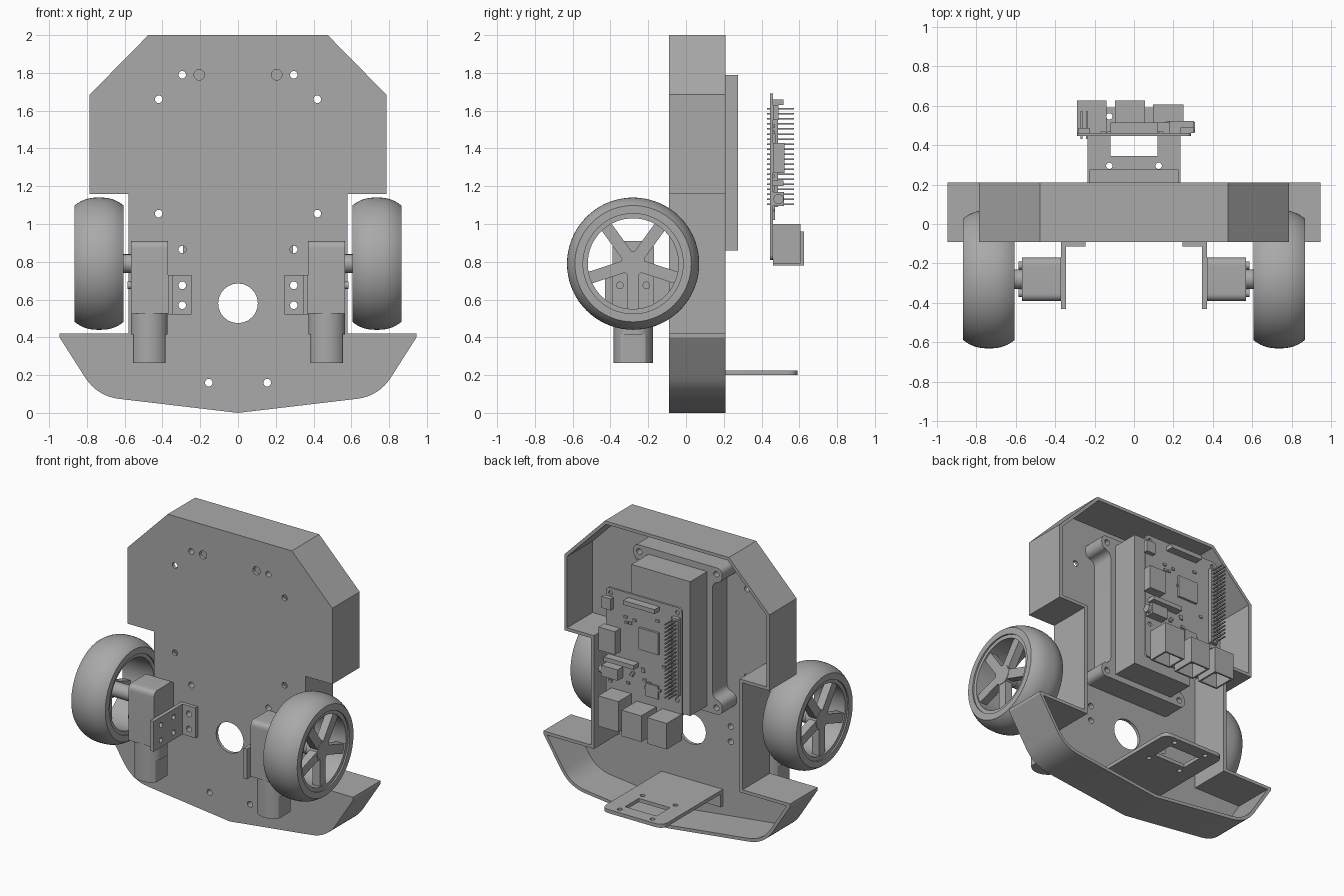
import bpy, bmesh, math, random
from mathutils import Matrix, Vector

cube = bpy.data.objects.get("Cube")
if cube:
    bpy.data.objects.remove(cube, do_unlink=True)

grey = bpy.data.materials.new("plain grey")
grey.use_nodes = True
grey.diffuse_color = (0.4, 0.4, 0.4, 1)
grey.node_tree.nodes["Principled BSDF"].inputs["Base Color"].default_value = (0.4, 0.4, 0.4, 1)


def finish(name, bm):
    bmesh.ops.recalc_face_normals(bm, faces=bm.faces)
    mesh = bpy.data.meshes.new(name)
    bm.to_mesh(mesh)
    bm.free()
    mesh.materials.append(grey)
    obj = bpy.data.objects.new(name, mesh)
    bpy.context.collection.objects.link(obj)
    return obj


def place(axis, u, w, d):
    return {"x": (d, u, w), "y": (u, d, w), "z": (u, w, d)}[axis]


def add_box(bm, x, y, z):
    mid = [(a + b) / 2 for a, b in (x, y, z)]
    size = [b - a for a, b in (x, y, z)]
    return bmesh.ops.create_cube(bm, size=1, matrix=Matrix.Translation(mid) @ Matrix.Diagonal((*size, 1)))


def box(name, x, y, z):
    bm = bmesh.new()
    add_box(bm, x, y, z)
    return finish(name, bm)


def add_rod(bm, axis, u, w, r, d0, d1, n=24):
    turn = {"x": Matrix.Rotation(math.pi / 2, 4, "Y"), "y": Matrix.Rotation(math.pi / 2, 4, "X"), "z": Matrix()}[axis]
    mid = Matrix.Translation(place(axis, u, w, (d0 + d1) / 2))
    bmesh.ops.create_cone(bm, cap_ends=True, segments=n, radius1=r, radius2=r, depth=d1 - d0, matrix=mid @ turn)


def rod(name, *args):
    bm = bmesh.new()
    add_rod(bm, *args)
    return finish(name, bm)


def outline(points, steps=8):
    """Round each corner that carries a third value, the rounding distance."""
    out = []
    for i, p in enumerate(points):
        c = Vector(p[:2])
        if len(p) < 3:
            out.append(c)
            continue
        a, b = Vector(points[i - 1][:2]), Vector(points[(i + 1) % len(points)][:2])
        a, b = c + (a - c).normalized() * p[2], c + (b - c).normalized() * p[2]
        for k in range(steps + 1):
            t = k / steps
            out.append(a * (1 - t) ** 2 + c * 2 * t * (1 - t) + b * t * t)
    return out


def symmetric(half):
    return half + [(-p[0], *p[1:]) for p in reversed(half) if p[0]]


def prism(name, axis, points, d0, d1, wall=0):
    """Extrude an outline; a wall value hollows it from the d1 side."""
    bm = bmesh.new()
    rings = [[bm.verts.new(place(axis, *p, d)) for p in outline(points)] for d in (d0, d1)]
    bm.faces.new(rings[0])
    cap = bm.faces.new(rings[1])
    n = len(rings[0])
    for i in range(n):
        j = (i + 1) % n
        bm.faces.new((rings[0][i], rings[0][j], rings[1][j], rings[1][i]))
    bmesh.ops.recalc_face_normals(bm, faces=bm.faces)
    if wall:
        hollow(bm, cap, wall, abs(d1 - d0) - wall)
    return finish(name, bm)


def hollow(bm, face, wall, depth):
    move = -face.normal * depth
    bmesh.ops.inset_region(bm, faces=[face], thickness=wall, use_even_offset=True)
    new = bmesh.ops.extrude_face_region(bm, geom=[face])["geom"]
    bmesh.ops.translate(bm, vec=move, verts=[v for v in new if isinstance(v, bmesh.types.BMVert)])
    if face.is_valid:
        bmesh.ops.delete(bm, geom=[face], context="FACES_ONLY")


def cut(obj, fill):
    """Subtract the shapes that fill() adds to a temporary cutter."""
    bm = bmesh.new()
    fill(bm)
    cutter = finish("cutter", bm)
    cutter.hide_render = True
    mod = obj.modifiers.new("holes", "BOOLEAN")
    mod.object, mod.solver = cutter, "EXACT"
    graph = bpy.context.evaluated_depsgraph_get()
    mesh = bpy.data.meshes.new_from_object(obj.evaluated_get(graph))
    obj.modifiers.clear()
    obj.data = mesh
    bpy.data.objects.remove(cutter, do_unlink=True)


def drill(obj, axis, holes, d0, d1):
    def fill(bm):
        for u, w, r in holes:
            add_rod(bm, axis, u, w, r, d0, d1)
    cut(obj, fill)


def pairs(spots, r):
    return [(s * u, w, r) for u, w in spots for s in (1, -1)]


def lathe(name, profile, y, z, n=72):
    bm = bmesh.new()
    rings = []
    for k in range(n):
        a = math.tau * k / n
        rings.append([bm.verts.new((x, y + r * math.cos(a), z + r * math.sin(a))) for x, r in profile])
    m = len(profile)
    for k in range(n):
        p, q = rings[k], rings[(k + 1) % n]
        for i in range(m):
            j = (i + 1) % m
            bm.faces.new((p[i], p[j], q[j], q[i]))
    return finish(name, bm)


# Chassis: an open-backed pan with wheel notches
chassis = prism("chassis", "y", symmetric([
    (0, 0), (0.746, 0.088, 0.12), (0.945, 0.4), (0.945, 0.42), (0.58, 0.42), (0.58, 1.16),
    (0.785, 1.16), (0.785, 1.685), (0.475, 2)]), -0.09, 0.21, wall=0.022)
ears = [(0.295, 1.79), (0.295, 0.865)]
drill(chassis, "y", [(0, 0.58, 0.105)] + pairs([(0.205, 1.79)], 0.028) + pairs(
    ears + [(0.42, 1.66), (0.42, 1.055), (0.295, 0.675), (0.295, 0.57), (0.155, 0.16)], 0.02), -0.2, 0)

# Battery pack on an eared mount
mount = prism("battery_mount", "y", symmetric([
    (0.34, 0.82, 0.045), (0.34, 0.915, 0.045), (0.265, 0.925, 0.05),
    (0.265, 1.73, 0.05), (0.34, 1.74, 0.045), (0.34, 1.835, 0.045)]), -0.068, 0.09)
drill(mount, "y", pairs(ears, 0.02), -0.2, 0.2)
box("battery_pack", (-0.225, 0.225), (0.09, 0.275), (0.86, 1.79))

# Rear shelf bracket with a window
shelf = prism("rear_shelf", "z", symmetric([(0.235, -0.068), (0.235, 0.59, 0.06)]), 0.2, 0.225)
drill(shelf, "z", pairs([(0.125, 0.295), (0.125, 0.545)], 0.016), 0.1, 0.3)
cut(shelf, lambda bm: add_box(bm, (-0.12, 0.12), (0.345, 0.495), (0.1, 0.3)))
flange = box("rear_shelf_flange", (-0.235, 0.235), (-0.068, -0.043), (0.11, 0.2))
drill(flange, "y", pairs([(0.155, 0.16)], 0.02), -0.2, 0.1)

# Wheel, motor and bracket on the left, mirrored to the right
WY, WZ = -0.28, 0.79
barrel = [(0.735 + 0.13 * t / 10, 0.35 - 0.042 * abs(t / 10) ** 2.5) for t in range(-10, 11)]
side = [lathe("left_tyre", barrel + [(0.865, 0.265), (0.605, 0.265)], WY, WZ),
        lathe("left_rim", [(0.615, 0.24), (0.615, 0.267), (0.855, 0.267), (0.855, 0.24)], WY, WZ)]
bm = bmesh.new()
for k in range(5):
    spoke = add_box(bm, (0.79, 0.845), (0, 0.25), (-0.032, 0.032))["verts"]
    turn = Matrix.Rotation(math.radians(54 + 72 * k), 4, "X")
    bmesh.ops.transform(bm, matrix=Matrix.Translation((0, WY, WZ)) @ turn, verts=spoke)
side.append(finish("left_spokes", bm))
side.append(rod("left_hub", "x", WY, WZ, 0.065, 0.76, 0.848))
side.append(rod("left_axle", "x", WY, WZ, 0.05, 0.56, 0.77))
side.append(prism("left_gearbox", "x", [
    (-0.39, 0.525), (-0.17, 0.525), (-0.17, 0.91, 0.04), (-0.39, 0.91, 0.04)], 0.37, 0.567))


def motor_can(name, half_x, z0, z1):
    pts = [(0.47 + max(-half_x, min(half_x, 0.105 * math.cos(a))), WY + 0.105 * math.sin(a))
           for a in (math.tau * (k + 0.5) / 32 for k in range(32))]
    return prism(name, "z", pts, z0, z1)


side.append(motor_can("left_motor_collar", 0.097, 0.415, 0.525))
side.append(motor_can("left_motor", 0.085, 0.265, 0.415))
arm = box("left_bracket_arm", (0.345, 0.37), (-0.43, -0.09), (0.52, 0.73))
drill(arm, "x", [(y, z, 0.017) for y in (-0.21, -0.35) for z in (0.57, 0.675)], 0.3, 0.369)
foot = box("left_bracket_foot", (0.245, 0.345), (-0.115, -0.09), (0.52, 0.73))
drill(foot, "y", [(0.295, z, 0.02) for z in (0.57, 0.675)], -0.2, 0)
side += [arm, foot]
side += [rod("left_screw", "x", y, 0.675, 0.02, 0.56, 0.585) for y in (-0.21, -0.35)]
for part in side:
    twin = bpy.data.objects.new(part.name.replace("left", "right"), part.data.copy())
    twin.data.transform(Matrix.Scale(-1, 4, (1, 0, 0)))
    twin.data.flip_normals()
    bpy.context.collection.objects.link(twin)

# Computer board
B = 0.46
board = prism("circuit_board", "y", symmetric([(0.29, 0.81, 0.03), (0.29, 1.69, 0.03)]), 0.445, B)
drill(board, "y", pairs([(0.255, 1.655), (0.255, 1.05)], 0.015), 0.4, 0.5)

# Board sockets, open at the bottom
for name, x, y1, z in (("network_socket", (0.095, 0.25), 0.605, (0.79, 1.0)),
                       ("middle_data_socket", (-0.095, 0.055), 0.625, (0.78, 0.96)),
                       ("outer_data_socket", (-0.29, -0.14), 0.625, (0.78, 0.96))):
    bm = bmesh.new()
    add_box(bm, x, (B, y1), z)
    bm.normal_update()
    hollow(bm, min(bm.faces, key=lambda f: f.calc_center_median().z), 0.012, 0.1)
    finish(name, bm)

# Board chips and connectors
for name, x, y1, z in (("processor", (-0.12, 0.03), 0.475, (1.33, 1.48)),
                       ("small_chip", (-0.115, -0.02), 0.472, (1.02, 1.11)),
                       ("video_socket", (0.18, 0.305), 0.522, (1.27, 1.43)),
                       ("power_socket", (0.235, 0.305), 0.49, (1.55, 1.63)),
                       ("display_connector", (-0.12, 0.12), 0.515, (1.63, 1.66)),
                       ("camera_connector", (0.04, 0.27), 0.515, (1.2, 1.23)),
                       ("audio_socket", (0.16, 0.285), 0.52, (1.095, 1.17)),
                       ("pin_header", (-0.28, -0.225), 0.487, (1.09, 1.625))):
    box(name, x, (B, y1), z)
rod("audio_barrel", "x", 0.49, 1.132, 0.027, 0.28, 0.31)
bm = bmesh.new()
for x in (-0.266, -0.239):
    for k in range(20):
        z = 1.104 + k * 0.0266
        add_box(bm, (x - 0.004, x + 0.004), (0.43, 0.572), (z - 0.004, z + 0.004))
finish("header_pins", bm)
random.seed(4)
bm = bmesh.new()
for k in range(18):
    x, z = random.uniform(-0.18, 0.16), random.uniform(1.02, 1.6)
    add_box(bm, (x - 0.012, x + 0.012), (B, 0.468), (z - 0.008, z + 0.008))
finish("small_components", bm)

# Smooth the round surfaces, keep edges sharp
for obj in bpy.context.scene.objects:
    obj.select_set(obj.type == "MESH")
    if obj.type == "MESH":
        bpy.context.view_layer.objects.active = obj
bpy.ops.object.shade_smooth_by_angle(angle=math.radians(30))
